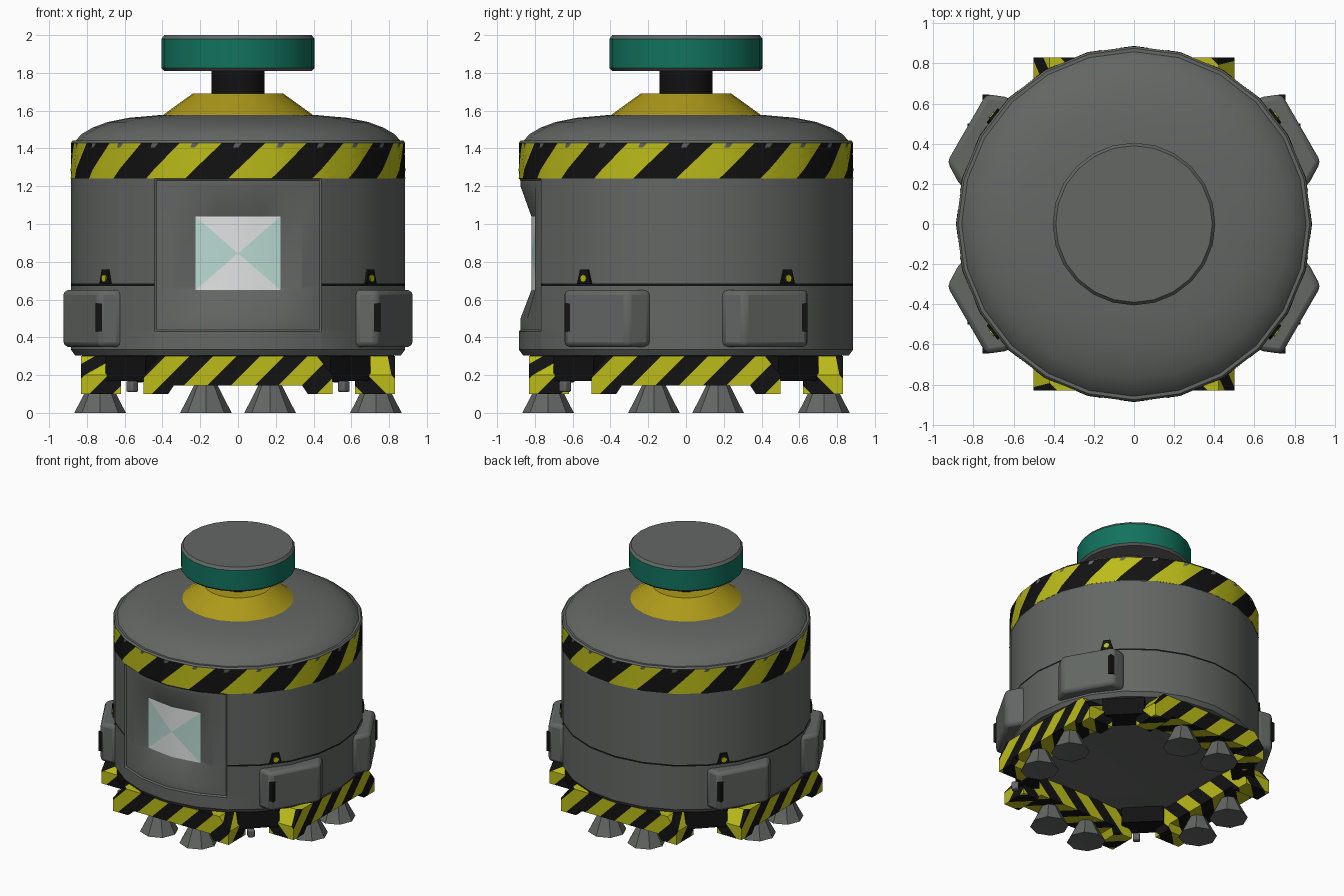
import bpy, bmesh
from math import sin, cos, radians, pi
from mathutils import Matrix, Vector

if "Cube" in bpy.data.objects:
    bpy.data.objects.remove(bpy.data.objects["Cube"])


def material(name, r, g, b):
    m = bpy.data.materials.new(name)
    m.use_nodes = True
    m.diffuse_color = (r, g, b, 1)
    m.node_tree.nodes["Principled BSDF"].inputs["Base Color"].default_value = (r, g, b, 1)
    return m


GREY = material("body grey", .125, .135, .127)
BLACK = material("black", .006, .006, .006)
YELLOW = material("hazard yellow", .5, .5, .01)
AMBER = material("collar amber", .42, .32, .01)
TEAL = material("teal", .006, .17, .11)
WHITE = material("window white", .75, .78, .77)
MINT = material("window mint", .48, .7, .63)


def finish(name, bm, mats, angle=30, bevel=0):
    bmesh.ops.recalc_face_normals(bm, faces=bm.faces[:])
    mesh = bpy.data.meshes.new(name)
    bm.to_mesh(mesh)
    bm.free()
    for m in mats:
        mesh.materials.append(m)
    ob = bpy.data.objects.new(name, mesh)
    bpy.context.collection.objects.link(ob)
    if bevel:
        mod = ob.modifiers.new("bevel", "BEVEL")
        mod.width, mod.segments, mod.limit_method = bevel, 2, "ANGLE"
    bpy.ops.object.select_all(action="DESELECT")
    ob.select_set(True)
    bpy.context.view_layer.objects.active = ob
    bpy.ops.object.shade_smooth_by_angle(angle=radians(angle))
    return ob


def lathe(name, profile, mats, segments=24, rule=None, at=(0, 0), angle=30):
    """Spin (radius, z) points; rule maps a face centre to a material index."""
    bm = bmesh.new()
    rings = [[bm.verts.new((at[0] + r * sin(2 * pi * i / segments),
                            at[1] - r * cos(2 * pi * i / segments), z))
              for i in range(segments)] for r, z in profile]
    for low, high in zip(rings, rings[1:]):
        for i in range(segments):
            j = (i + 1) % segments
            bm.faces.new((low[i], low[j], high[j], high[i]))
    bmesh.ops.remove_doubles(bm, verts=bm.verts[:], dist=1e-5)
    if rule:
        for f in bm.faces:
            f.material_index = rule(f.calc_center_median())
    return finish(name, bm, mats, angle)


def prism(bm, outline, depth):
    """Extrude a closed outline of 3D points by a vector."""
    face = bm.faces.new([bm.verts.new(p) for p in outline])
    ext = bmesh.ops.extrude_face_region(bm, geom=[face])
    bmesh.ops.translate(bm, vec=depth,
                        verts=[g for g in ext["geom"] if isinstance(g, bmesh.types.BMVert)])


def box(name, centre, size, mat, turn=0, bevel=0):
    bm = bmesh.new()
    bmesh.ops.create_cube(bm, size=1, matrix=Matrix.Translation(centre)
                          @ Matrix.Rotation(turn, 4, "Z") @ Matrix.Diagonal((*size, 1)))
    return finish(name, bm, [mat], bevel=bevel)


# Main shell: a 24-sided drum with a recessed panel in its front
R = .885


def shell_point(a, z, factor=1):
    r = R * factor * cos(radians(7.5)) / cos(radians(a % 15 - 7.5))
    return Vector((r * sin(radians(a)), -r * cos(radians(a)), z))


def recess(a, z):
    if abs(a) <= 16 and .65 <= z <= 1.04:
        return .925
    if abs(a) <= 29.5 and .44 <= z <= 1.23:
        return .99
    return .975 if z < .31 else 1


half = [8, 16, 23, 29.5, 30]
cols = [-a for a in half[::-1]] + [0] + half + list(range(45, 330, 15))
rows = [.305, .335, .43, .44, .5, .65, .672, .685, 1.04, 1.2, 1.23, 1.24]
bm = bmesh.new()
grid = [[bm.verts.new(shell_point(a, z, recess(a, z))) for a in cols] for z in rows]
for k in range(len(rows) - 1):
    for i, a in enumerate(cols):
        j = (i + 1) % len(cols)
        if -16 <= a < 16 and .65 <= rows[k] < 1.04:
            continue
        f = bm.faces.new((grid[k][i], grid[k][j], grid[k + 1][j], grid[k + 1][i]))
        outside = a >= 30 or a < -30
        f.material_index = int(outside and rows[k] == .672)
finish("main_shell", bm, [GREY, BLACK], 25)

# Window: a fan of triangles filling the recess, coloured by direction
bm = bmesh.new()
hub = bm.verts.new(shell_point(0, .845, .925))
steps = [-16, -8, 0, 8, 16]
rim = [bm.verts.new(shell_point(a, .65, .925)) for a in steps]
rim += [bm.verts.new(shell_point(a, 1.04, .925)) for a in steps[::-1]]
for i in range(len(rim)):
    f = bm.faces.new((hub, rim[i], rim[(i + 1) % len(rim)]))
    f.material_index = int(i % 5 == 4)
finish("window", bm, [WHITE, MINT], 40)

# Hazard band: slanted patches, twelve repeats around
bm = bmesh.new()
count, levels = 96, 5
grid = [[bm.verts.new(shell_point(360 * i / count + 3 + 13 * (t / (levels - 1) - .5),
                                  1.24 + .19 * t / (levels - 1), 1.002))
         for i in range(count)] for t in range(levels)]
for low, high in zip(grid, grid[1:]):
    for i in range(count):
        j = (i + 1) % count
        f = bm.faces.new((low[i], low[j], high[j], high[i]))
        f.material_index = int(i % 8 < 4)
finish("hazard_band", bm, [BLACK, YELLOW], 25)

# Lid, collar, neck, knob and underside
lathe("lid", [(.87, 1.24), (R, 1.43), (.875, 1.442), (.858, 1.442), (.83, 1.475), (.77, 1.51),
              (.69, 1.54), (.58, 1.562), (.40, 1.578), (0, 1.58)], [GREY])
lathe("collar", [(.40, 1.575), (.24, 1.69), (0, 1.69)], [AMBER])
lathe("neck", [(.14, 1.68), (.14, 1.82)], [BLACK])
lathe("knob", [(0, 1.81), (.39, 1.81), (.405, 1.825), (.405, 1.98), (.39, 2), (0, 2)],
      [GREY, TEAL], rule=lambda c: int(1.83 < c.z < 1.97))
lathe("underside", [(0, .32), (.5, .31), (.7, .29), (.8, .3), (.863, .306)], [GREY])

# Base blocks: one striped block per side, with two feet under each
PROFILE = [(.34, .145), (.37, .1), (.5, .1), (.5, .2), (.42, .3)]
outline = [(x, -.83, z) for x, z in PROFILE] + [(-x, -.83, z) for x, z in PROFILE[::-1]]
PERIOD = .25
for n, side in enumerate(("front", "left", "back", "right")):
    bm = bmesh.new()
    prism(bm, outline, Vector((0, .21, 0)))
    normal = Vector((1, 1, -1))
    for k in range(-12, 13):
        bmesh.ops.bisect_plane(bm, geom=bm.verts[:] + bm.edges[:] + bm.faces[:],
                               plane_co=(k * PERIOD / 2 + .0675, -.83, 0), plane_no=normal)
    for f in bm.faces:
        c = f.calc_center_median()
        f.material_index = int((c.x + c.y + .83 - c.z - .0675) % PERIOD < PERIOD / 2)
    turn = Matrix.Rotation(n * pi / 2, 4, "Z")
    bmesh.ops.transform(bm, matrix=turn, verts=bm.verts[:])
    finish(side + "_base_block", bm, [BLACK, YELLOW])
    for x in (-.17, .17):
        spot = turn @ Vector((x, -.73, 0))
        lathe(side + "_foot", [(0, .015), (.10, 0), (.137, 0), (.1, .07), (.07, .13), (.055, .16)],
              [GREY], 8, at=(spot.x, spot.y))

# Parts repeated at the four corners
FENDER = [(.55, .55), (.62, .63), (.736, .647), (.93, .31), (.865, .19), (.75, .17)]
for sx in (-1, 1):
    for sy in (-1, 1):
        tag = ("back_" if sy > 0 else "front_") + ("left" if sx > 0 else "right")
        bm = bmesh.new()
        prism(bm, [(sx * x, sy * y, .35) for x, y in FENDER], Vector((0, 0, .3)))
        finish(tag + "_fender", bm, [GREY], bevel=.025)
        box(tag + "_fender_slot", (sx * .738, sy * .627, .505), (.035, .035, .15), BLACK)
        box(tag + "_corner_link", (sx * .54, sy * .54, .235), (.16, .3, .13), BLACK,
            sx * sy * pi / 4)

        # Seam latch: a dark tapered tab with a yellow stud
        out = Vector((sx * .705, sy * .54, 0)).normalized()
        across = Vector((-out.y, out.x, 0))
        tab = [(-.045, .685), (.045, .685), (.025, .76), (-.025, .76)]
        bm = bmesh.new()
        prism(bm, [out * .86 + across * u + Vector((0, 0, z)) for u, z in tab], out * .03)
        finish(tag + "_latch", bm, [BLACK])
        bm = bmesh.new()
        aim = out.to_track_quat("Z", "Y").to_matrix().to_4x4()
        bmesh.ops.create_cone(bm, cap_ends=True, segments=8, radius1=.02, radius2=.02, depth=.03,
                              matrix=Matrix.Translation(out * .882 + Vector((0, 0, .712))) @ aim)
        finish(tag + "_latch_stud", bm, [YELLOW])

    # Hanging couplings at the front corners
    for k in range(3):
        box("coupling_link", (sx * (.5 + .03 * k), -.6 - .02 * k, .24 - .05 * k),
            (.05, .05, .06), (GREY, BLACK)[k % 2], pi / 4, .01)
